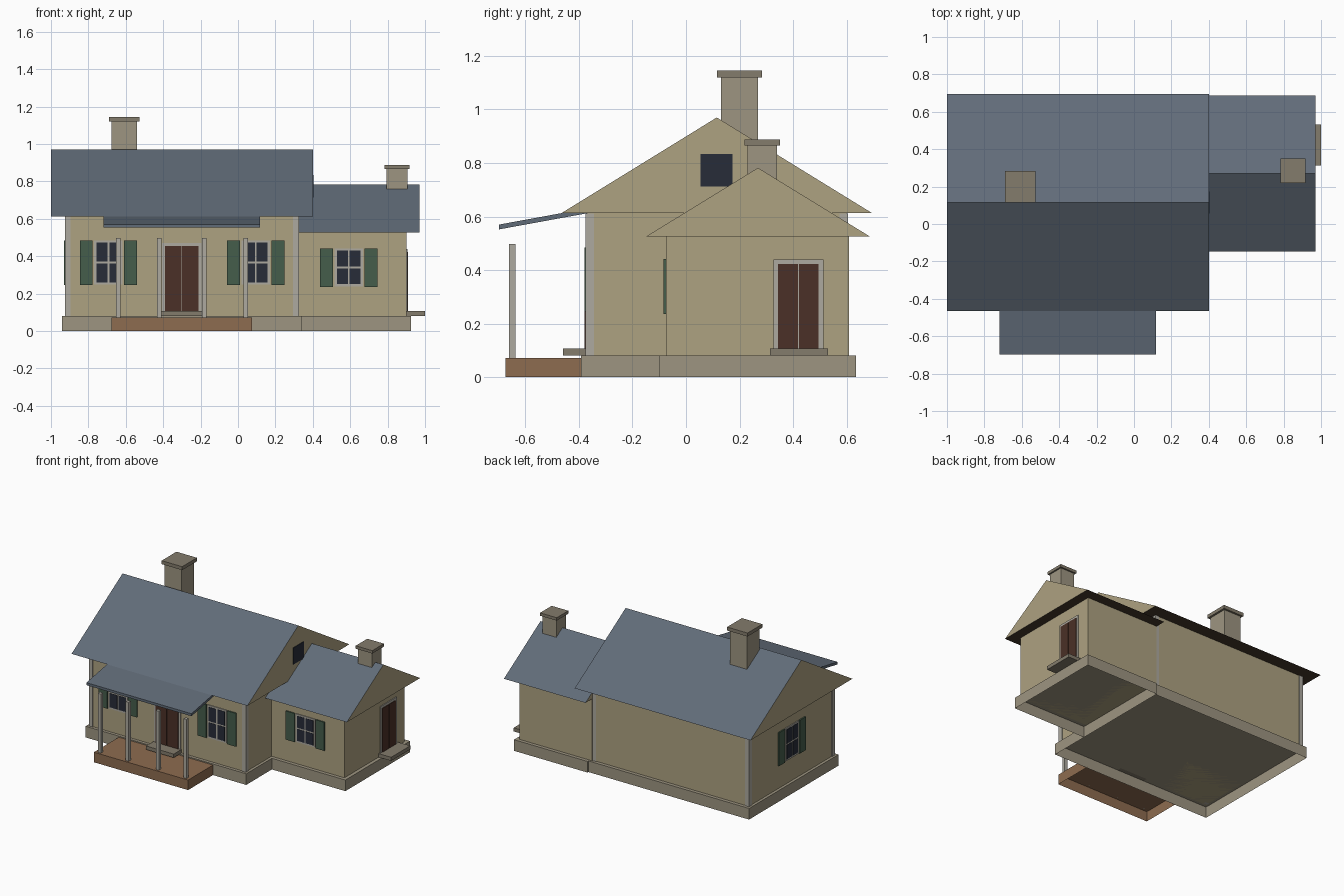
import bpy, bmesh
from mathutils import Matrix, Vector

if "Cube" in bpy.data.objects:
    bpy.data.objects.remove(bpy.data.objects["Cube"])


def mat(name, r, g, b):
    m = bpy.data.materials.new(name)
    m.diffuse_color = (r, g, b, 1)
    m.use_nodes = True
    m.node_tree.nodes["Principled BSDF"].inputs["Base Color"].default_value = m.diffuse_color
    return m


WALL = mat("siding", 0.42, 0.36, 0.22)
STONE = mat("stone", 0.34, 0.30, 0.22)
STEP = mat("step_stone", 0.23, 0.20, 0.15)
TRIM = mat("trim", 0.42, 0.40, 0.35)
SLATE = mat("slate", 0.12, 0.15, 0.19)
SOFFIT = mat("soffit", 0.06, 0.04, 0.025)
WOOD = mat("porch_wood", 0.27, 0.15, 0.08)
DOOR = mat("door_wood", 0.07, 0.03, 0.02)
GLASS = mat("glass", 0.02, 0.025, 0.04)
GREEN = mat("shutter_green", 0.06, 0.11, 0.07)


def obj(name, bm, *mats):
    bmesh.ops.recalc_face_normals(bm, faces=bm.faces)
    me = bpy.data.meshes.new(name)
    bm.to_mesh(me)
    bm.free()
    for m in mats:
        me.materials.append(m)
    o = bpy.data.objects.new(name, me)
    bpy.context.collection.objects.link(o)
    return o


def box(name, x, y, z, m, open_bottom=False):
    """Box from (min, max) pairs."""
    bm = bmesh.new()
    bmesh.ops.create_cube(bm, size=1)
    for v in bm.verts:
        v.co = [r[0] if c < 0 else r[1] for c, r in zip(v.co, (x, y, z))]
    o_bottom = [f for f in bm.faces if all(abs(v.co.z - z[0]) < 1e-5 for v in f.verts)]
    if open_bottom:
        bmesh.ops.delete(bm, geom=o_bottom, context='FACES_ONLY')
        # keep outward normals on the open shell
    return obj(name, bm, m)


def prism(name, profile, x0, x1, *mats):
    """Extrude a (y, z) profile along x; material 0 slopes, 1 ends, 2 underside."""
    bm = bmesh.new()
    f = bm.faces.new([bm.verts.new((x0, y, z)) for y, z in profile])
    r = bmesh.ops.extrude_face_region(bm, geom=[f])
    bmesh.ops.translate(bm, vec=(x1 - x0, 0, 0),
                        verts=[e for e in r["geom"] if isinstance(e, bmesh.types.BMVert)])
    bmesh.ops.recalc_face_normals(bm, faces=bm.faces)
    for f in bm.faces:
        if abs(f.normal.x) > 0.9:
            f.material_index = 1
        elif f.normal.z < -0.5:
            f.material_index = 2
    return obj(name, bm, *mats)


# Local wall frames: u along the wall, d outward, z up
FRONT = Matrix(((1, 0, 0), (0, -1, 0), (0, 0, 1)))
SIDE_R = Matrix(((0, 1, 0), (1, 0, 0), (0, 0, 1)))
SIDE_L = Matrix(((0, -1, 0), (1, 0, 0), (0, 0, 1)))


def panel(name, frame, wall, u0, u1, z0, z1, d, m):
    """Thin panel on a wall at outward distance wall, sticking out by d."""
    a, b = frame @ Vector((u0, wall - 0.004, z0)), frame @ Vector((u1, wall + d, z1))
    box(name, *[sorted(p) for p in zip(a, b)], m)


def window(name, frame, wall, c, z0, z1):
    panel(name + "_frame", frame, wall, c - .076, c + .076, z0, z1, .006, TRIM)
    zm, t = (z0 + z1) / 2, .005
    for s in (-1, 1):
        u = sorted((c + s * t, c + s * .064))
        panel(name + "_pane", frame, wall, *u, z0 + .012, zm - t, .008, GLASS)
        panel(name + "_pane", frame, wall, *u, zm + t, z1 - .012, .008, GLASS)
        u = sorted((c + s * .084, c + s * .153))
        panel(name + "_shutter", frame, wall, *u, z0 - .003, z1, .009, GREEN)


def door(name, frame, wall, c, w, z1, t):
    panel(name + "_frame", frame, wall, c - w - t, c + w + t, .105, z1 + t, .006, TRIM)
    for s in (-1, 1):
        panel(name + "_leaf", frame, wall, *sorted((c + s * .0015, c + s * w)),
              .105, z1, .010, DOOR)


# Main block and wing: hollow-bottomed foundations and walls
box("main_foundation", (-.94, .34), (-.392, .625), (0, .08), STONE, True)
box("wing_foundation", (.34, .925), (-.10, .635), (0, .08), STONE, True)
box("main_walls", (-.92, .32), (-.37, .60), (.08, .615), WALL)
box("wing_walls", (.32, .90), (-.075, .61), (.08, .53), WALL)

# Corner boards
for x in (-.925, .295):
    for y in (-.375, .573):
        box("corner_board", (x, x + .03), (y, y + .032), (.08, .612), TRIM)

# Gable roofs and lean-to porch roof
prism("main_roof", [(-.465, .613), (.115, .97), (.695, .613)], -1, .4, SLATE, WALL, SOFFIT)
prism("wing_roof", [(-.148, .526), (.269, .782), (.686, .526)], .32, .97, SLATE, WALL, SOFFIT)
prism("porch_roof", [(-.698, .552), (-.37, .612), (-.37, .630), (-.698, .570)],
      -.718, .118, SLATE, SLATE, SLATE)

# Chimneys with caps
for n, x, y, z0, z1, lip, h in (("main", (-.675, -.54), (.13, .27), .80, 1.12, .014, .025),
                                ("wing", (.795, .905), (.23, .34), .65, .866, .011, .021)):
    box(n + "_chimney", x, y, (z0, z1), STONE)
    box(n + "_chimney_cap", (x[0] - lip, x[1] + lip), (y[0] - lip, y[1] + lip),
        (z1, z1 + h), STEP)

# Porch deck and posts
box("porch_deck", (-.675, .075), (-.675, -.392), (0, .072), WOOD, True)
for x in (-.641, -.420, -.180, .041):
    box("porch_post", (x - .012, x + .012), (-.661, -.637), (.072, .497), TRIM)

# Doors and steps
door("front_door", FRONT, .37, -.30, .09, .455, .016)
door("side_door", SIDE_R, .90, .42, .076, .422, .017)
box("front_step", (-.41, -.19), (-.46, -.36), (.08, .106), STEP)
box("side_step", (.89, 1.0), (.313, .531), (.08, .106), STEP)

# Windows with shutters, and the attic window in the right gable
window("left_window", FRONT, .37, -.693, .248, .485)
window("right_window", FRONT, .37, .095, .248, .485)
window("wing_window", FRONT, .075, .592, .238, .441)
window("gable_end_window", SIDE_L, .92, .115, .248, .485)
panel("attic_window", SIDE_R, .40, .055, .173, .713, .833, .004, GLASS)
